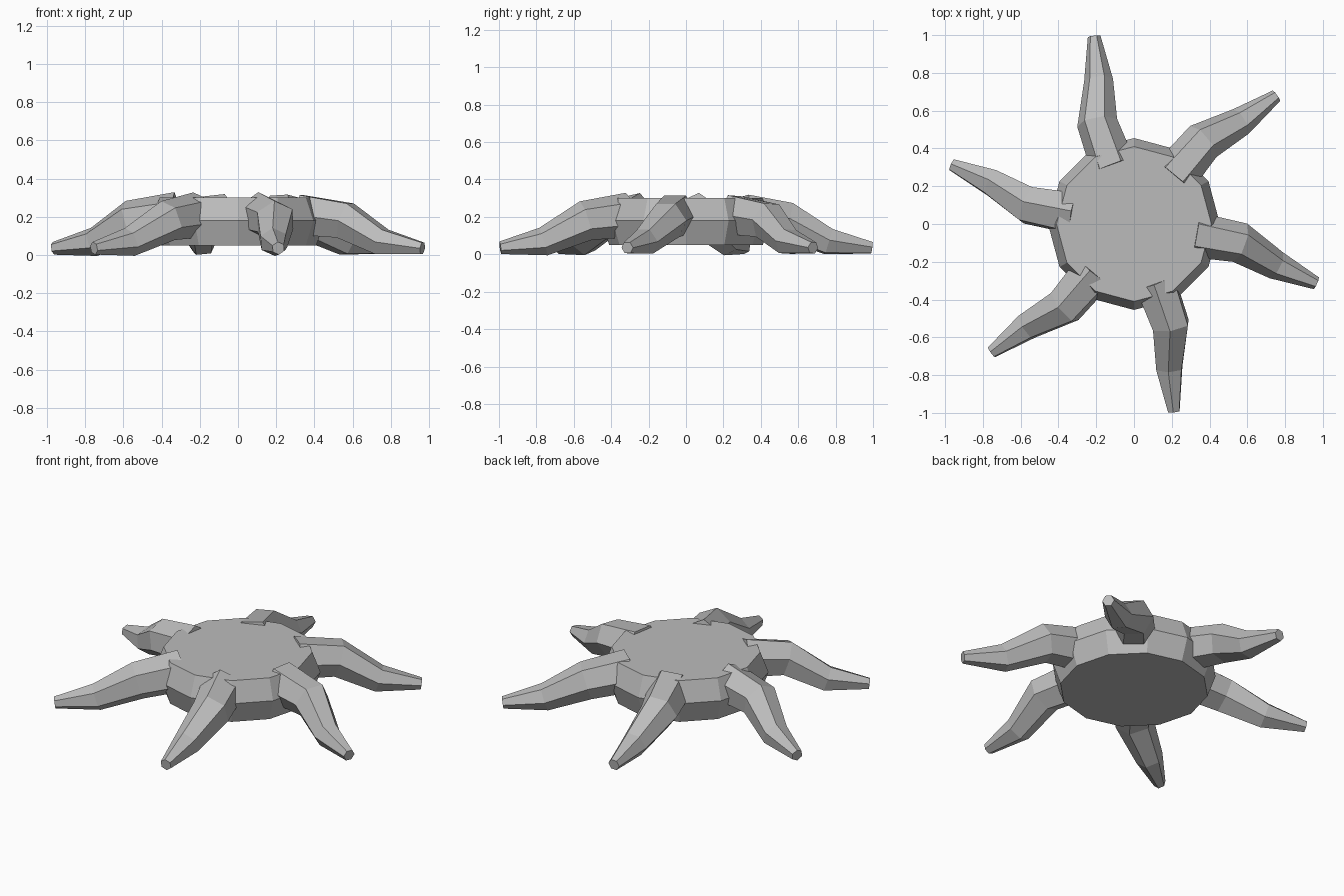
import bpy, bmesh, math
from mathutils import Vector

if "Cube" in bpy.data.objects:
    bpy.data.objects.remove(bpy.data.objects["Cube"])

grey = bpy.data.materials.new("plain grey")
grey.diffuse_color = (0.5, 0.5, 0.5, 1)
grey.use_nodes = True
grey.node_tree.nodes["Principled BSDF"].inputs["Base Color"].default_value = grey.diffuse_color


def loft(name, rings):
    """Skin a closed tube through rings of points and cap both ends."""
    bm = bmesh.new()
    loops = [[bm.verts.new(p) for p in ring] for ring in rings]
    n = len(loops[0])
    for a, b in zip(loops, loops[1:]):
        for i in range(n):
            j = (i + 1) % n
            bm.faces.new((a[i], a[j], b[j], b[i]))
    bm.faces.new(loops[0])
    bm.faces.new(loops[-1])
    bmesh.ops.recalc_face_normals(bm, faces=bm.faces)
    mesh = bpy.data.meshes.new(name)
    bm.to_mesh(mesh)
    bm.free()
    mesh.materials.append(grey)
    ob = bpy.data.objects.new(name, mesh)
    bpy.context.collection.objects.link(ob)
    return ob


# Twelve-sided body, widest at its middle
def body_ring(r, z):
    return [Vector((r * math.cos(math.tau * i / 12), r * math.sin(math.tau * i / 12), z))
            for i in range(12)]


loft("body", [body_ring(0.41, 0.05), body_ring(0.455, 0.18), body_ring(0.41, 0.30)])

# Hooked arm path: distance from centre, angle offset, height, thickness
PATH = [(0.325, 8, 0.21, 0.12), (0.57, 8, 0.18, 0.108),
        (0.785, 1.8, 0.068, 0.077), (1.015, 0, 0.035, 0.034)]


def arm(name, angle, roll):
    pts = []
    for d, off, z, _ in PATH:
        a = math.radians(angle + off)
        pts.append(Vector((d * math.cos(a), d * math.sin(a), z)))
    rings = []
    for k, p in enumerate(pts):
        dirs = [(pts[m + 1] - pts[m]).normalized() for m in (k - 1, k) if 0 <= m < len(pts) - 1]
        t = sum(dirs, Vector()).normalized()
        side = t.cross(Vector((0, 0, 1))).normalized()
        up = side.cross(t)
        r = PATH[k][3]
        rings.append([p + r * (math.cos(q) * side + math.sin(q) * up)
                      for q in (math.radians(60 * i + roll) for i in range(6))])
    loft(name, rings)


# Six arms, each rolled a little differently about its length
for i, roll in enumerate((0, 3, 6, 25, 20, 25)):
    arm(f"arm_{i + 1}", -18 + 60 * i, (0, 3, 6, 25, 20, 25)[i])
